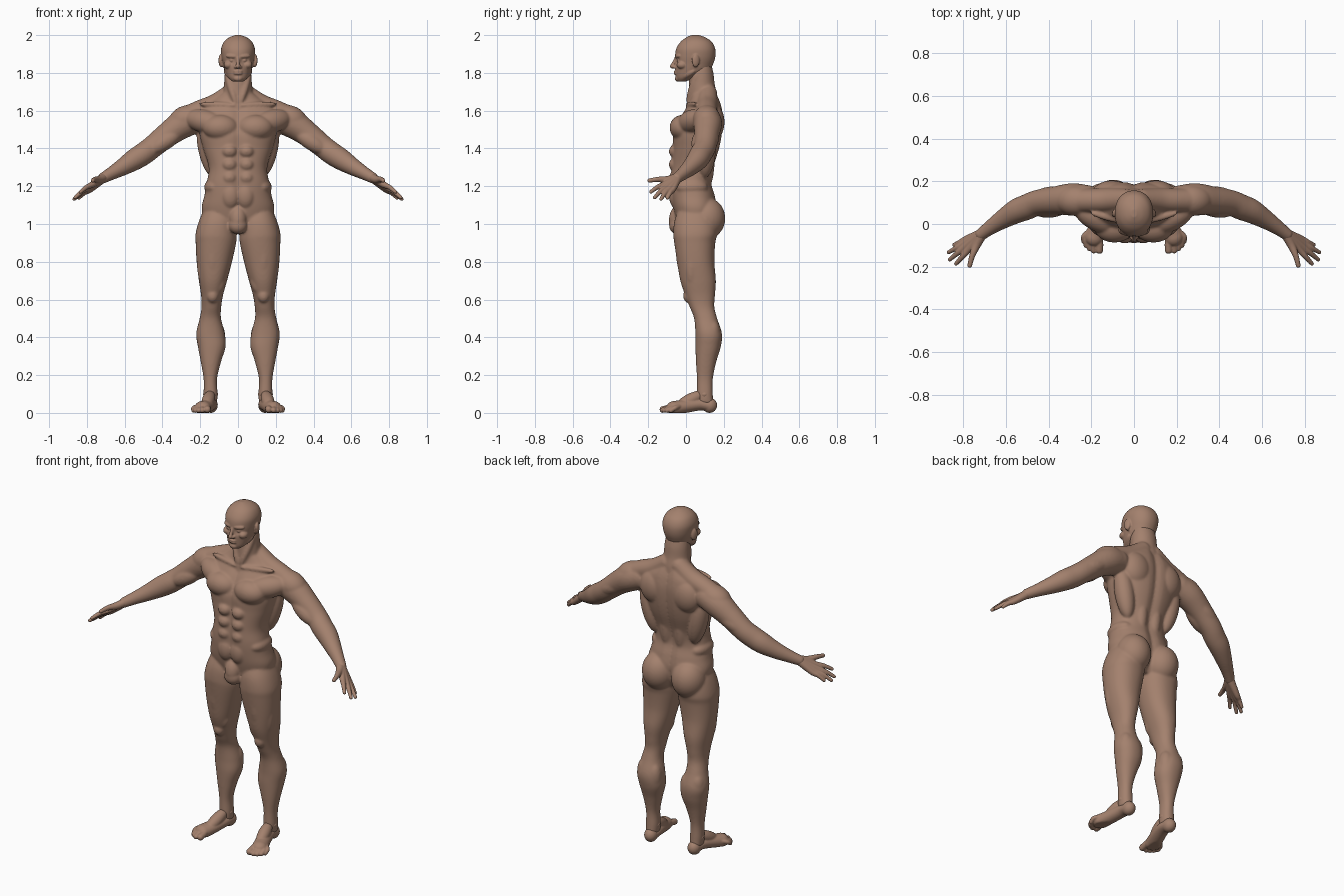
import bpy, bmesh, math
from mathutils import Vector, Matrix

cube = bpy.data.objects.get("Cube")
if cube:
    bpy.data.objects.remove(cube, do_unlink=True)

skin_mat = bpy.data.materials.new("warm brown skin")
skin_mat.use_nodes = True
SKIN = (.37, .22, .155, 1)
skin_mat.diffuse_color = SKIN
shader = next(n for n in skin_mat.node_tree.nodes if n.type == 'BSDF_PRINCIPLED')
shader.inputs["Base Color"].default_value = SKIN
shader.inputs["Roughness"].default_value = .6


def spline(rows, steps=8):
    """Smooth curve through rows of numbers."""
    out = []
    for i in range(len(rows) - 1):
        before, start = rows[max(i - 1, 0)], rows[i]
        end, after = rows[i + 1], rows[min(i + 2, len(rows) - 1)]
        for k in range(steps):
            t = k / steps
            out.append([b + t / 2 * (c - a + t * (2 * a - 5 * b + 4 * c - d + t * (3 * (b - c) + d - a)))
                        for a, b, c, d in zip(before, start, end, after)])
    return out + [list(rows[-1])]


def bridge(bm, rings):
    """Closed skin through a list of rings."""
    loops = [[bm.verts.new(p) for p in ring] for ring in rings]
    for low, high in zip(loops, loops[1:]):
        for i in range(len(low)):
            bm.faces.new((low[i - 1], low[i], high[i], high[i - 1]))
    bm.faces.new(loops[0][::-1])
    bm.faces.new(loops[-1])


def rounded(angle, power):
    c, s = math.cos(angle), math.sin(angle)
    return (math.copysign(abs(c) ** (2 / power), c), math.copysign(abs(s) ** (2 / power), s))


def loft(bm, rows, power=2.0, groove=0.0, sides=64):
    """Upright form from rows of height, left/right limits and front/back limits."""
    rings = []
    for z, x0, x1, y0, y1 in spline(rows):
        ring = []
        for i in range(sides):
            c, s = rounded(math.tau * i / sides, power)
            x = (x0 + x1) / 2 + c * (x1 - x0) / 2
            y = (y0 + y1) / 2 + s * (y1 - y0) / 2
            ring.append((x, y - s * groove * math.exp(-(x / .025) ** 2), z))
        rings.append(ring)
    bridge(bm, rings)


def centred(rows):
    return [(z, -w, w, y0, y1) for z, w, y0, y1 in rows]


def ball(bm, centre, radii, turn=None):
    matrix = Matrix.Translation(centre) @ (turn or Matrix()) @ Matrix.Diagonal((*radii, 1))
    bmesh.ops.create_uvsphere(bm, u_segments=32, v_segments=20, radius=1, matrix=matrix)


def muscle(bm, a, b, r):
    """Ellipsoid stretched from a to b."""
    a, b = Vector(a), Vector(b)
    turn = (b - a).to_track_quat('Z', 'Y').to_matrix().to_4x4()
    ball(bm, (a + b) / 2, (r, r, (b - a).length / 2 + r / 2), turn)


def tube(bm, points, height=1.0, sides=24):
    """Limb through points (x, y, z, radius), rounded at both ends."""
    rows = spline(points)
    rings = []
    for i, row in enumerate(rows):
        ahead = Vector(rows[min(i + 1, len(rows) - 1)][:3])
        along = (ahead - Vector(rows[max(i - 1, 0)][:3])).normalized()
        across = along.cross(Vector((0, 0, 1))).normalized()
        up = across.cross(along) * height
        angles = [math.tau * k / sides for k in range(sides)]
        rings.append([Vector(row[:3]) + row[3] * (across * math.cos(a) + up * math.sin(a)) for a in angles])
    bridge(bm, rings)
    for x, y, z, r in (points[0], points[-1]):
        ball(bm, (x, y, z), (r, r, r * height))


def dent(bm, centre, radius, depth):
    for v in bm.verts:
        v.co.y += depth * math.exp(-((v.co - Vector(centre)).length / radius) ** 2)


def mirror(bm):
    copy = bmesh.ops.duplicate(bm, geom=bm.verts[:] + bm.edges[:] + bm.faces[:])
    for item in copy["geom"]:
        if isinstance(item, bmesh.types.BMVert):
            item.co.x = -item.co.x


def finish(bm, name, voxel, smooth):
    """Fuse the overlapping forms into one soft surface."""
    bmesh.ops.recalc_face_normals(bm, faces=bm.faces[:])
    mesh = bpy.data.meshes.new(name)
    bm.to_mesh(mesh)
    bm.free()
    mesh.materials.append(skin_mat)
    mesh.shade_smooth()
    obj = bpy.data.objects.new(name, mesh)
    bpy.context.collection.objects.link(obj)
    fuse = obj.modifiers.new("fuse", 'REMESH')
    fuse.mode = 'VOXEL'
    fuse.voxel_size = voxel
    fuse.use_smooth_shade = True
    soften = obj.modifiers.new("soften", 'SMOOTH')
    soften.factor = .5
    soften.iterations = smooth


# Body: one side of limbs and muscles first, then mirrored
body = bmesh.new()

# Leg
loft(body, [(1.1, .03, .17, -.03, .13), (1.02, .012, .205, -.06, .16), (.95, .008, .224, -.067, .165),
            (.9, .01, .224, -.062, .155), (.8, .032, .219, -.047, .15), (.7, .058, .207, -.03, .158),
            (.62, .08, .195, -.003, .153), (.56, .089, .193, .02, .15), (.5, .09, .203, .043, .165),
            (.42, .07, .221, .05, .19), (.35, .066, .212, .05, .184), (.27, .09, .197, .053, .16),
            (.18, .111, .182, .058, .142), (.1, .108, .182, .058, .142), (.05, .112, .178, .06, .145)], 2.2)
ball(body, (.097, .108, 1.03), (.096, .1, .11))
ball(body, (.135, .015, .62), (.032, .03, .038))
muscle(body, (.095, .03, .76), (.105, .02, .65), .036)
muscle(body, (.18, .03, .9), (.175, .03, .68), .04)
muscle(body, (.13, -.015, .96), (.135, .01, .7), .05)
muscle(body, (.175, .14, .47), (.165, .13, .36), .046)
muscle(body, (.108, .14, .46), (.115, .135, .33), .044)

# Arm
tube(body, [(.22, .11, 1.555, .072), (.29, .115, 1.53, .076), (.37, .11, 1.475, .066), (.45, .1, 1.41, .06),
            (.5, .08, 1.372, .06), (.55, .06, 1.34, .057), (.61, .025, 1.302, .046), (.67, -.015, 1.268, .035),
            (.715, -.048, 1.243, .029)])
muscle(body, (.22, .11, 1.575), (.33, .11, 1.535), .072)
muscle(body, (.32, .085, 1.48), (.45, .065, 1.395), .045)
muscle(body, (.32, .14, 1.495), (.46, .125, 1.415), .043)
muscle(body, (.49, .08, 1.4), (.6, .03, 1.32), .038)

# Trapezius, chest, back and waist muscles
tube(body, [(.04, .115, 1.69, .05), (.12, .112, 1.632, .056), (.2, .11, 1.6, .056), (.28, .11, 1.56, .06)])
ball(body, (.092, -.015, 1.51), (.094, .072, .068))
muscle(body, (.1, -.01, 1.525), (.25, .07, 1.56), .062)
ball(body, (.105, .14, 1.54), (.09, .064, .1))
muscle(body, (.185, .11, 1.52), (.13, .1, 1.27), .053)
muscle(body, (.05, .12, 1.42), (.045, .1, 1.18), .04)
ball(body, (.125, .03, 1.195), (.054, .085, .045))
for height in (1.385, 1.315, 1.245):
    ball(body, (.045, -.055, height), (.04, .036, .036))
ball(body, (.04, -.05, 1.15), (.05, .04, .07))
muscle(body, (.014, .01, 1.645), (.06, .06, 1.8), .02)
muscle(body, (.02, .005, 1.628), (.2, .05, 1.635), .016)
mirror(body)

# Torso, neck and groin
loft(body, centred([(.95, .1, -.02, .12), (1, .17, -.045, .15), (1.08, .192, -.068, .165), (1.15, .178, -.08, .155),
                    (1.22, .165, -.084, .137), (1.3, .155, -.08, .148), (1.4, .185, -.073, .178),
                    (1.48, .205, -.07, .193), (1.56, .215, -.035, .198), (1.62, .19, .002, .19),
                    (1.66, .13, .02, .178), (1.69, .09, .025, .165)]), 2.3, .014)
loft(body, centred([(1.6, .085, 0, .17), (1.68, .08, .012, .165), (1.74, .074, .015, .152),
                    (1.8, .07, .02, .145), (1.86, .06, .03, .13)]))
muscle(body, (0, -.035, 1.08), (0, -.052, .985), .046)
ball(body, (0, -.045, .993), (.05, .045, .047))
dent(body, (0, -.09, 1.21), .014, .014)
finish(body, "body", .006, 9)

# Head
head = bmesh.new()
ball(head, (.091, .052, 1.865), (.011, .021, .034), Matrix.Rotation(.3, 4, 'Z'))
ball(head, (.083, .05, 1.85), (.014, .014, .02))
muscle(head, (.012, -.053, 1.887), (.06, -.036, 1.89), .011)
ball(head, (.05, -.02, 1.842), (.026, .03, .022))
ball(head, (.033, -.036, 1.866), (.014, .014, .011))
ball(head, (.011, -.061, 1.831), (.01, .012, .008))
muscle(head, (.066, .04, 1.81), (.025, -.03, 1.772), .018)
mirror(head)
skull = bmesh.new()
loft(skull, centred([(1.755, .03, -.043, .0), (1.775, .052, -.052, .05), (1.81, .07, -.056, .12),
                     (1.85, .08, -.058, .145), (1.89, .088, -.058, .156), (1.93, .089, -.051, .154),
                     (1.965, .074, -.028, .136), (1.988, .046, .002, .102), (2.001, .012, .032, .068)]), 2.15)
for side in (-1, 1):
    dent(skull, (side * .034, -.05, 1.866), .018, .016)
skull_mesh = bpy.data.meshes.new("skull form")
skull.to_mesh(skull_mesh)
skull.free()
head.from_mesh(skull_mesh)
bpy.data.meshes.remove(skull_mesh)
tube(head, [(0, -.052, 1.88, .009), (0, -.064, 1.855, .009), (0, -.073, 1.835, .012)])
for height in (1.808, 1.796):
    ball(head, (0, -.052, height), (.024, .013, .0065))
ball(head, (0, -.043, 1.77), (.024, .016, .016))
finish(head, "head", .004, 3)

# Hands: each finger runs from the wrist over its knuckle to the tip
hands = bmesh.new()
wrist = (.708, -.043, 1.247, .024)
fingers = [((.773, -.118, 1.208), (.833, -.186, 1.17)), ((.787, -.105, 1.195), (.862, -.166, 1.14)),
           ((.789, -.089, 1.186), (.867, -.132, 1.132)), ((.782, -.07, 1.183), (.842, -.098, 1.138))]
for knuckle, tip in fingers:
    middle = Vector(knuckle).lerp(Vector(tip), .5) + Vector((0, 0, .005))
    tube(hands, [wrist, (*knuckle, .0165), (*middle, .0125), (*tip, .0095)])
tube(hands, [wrist, (.735, -.095, 1.235, .02), (.757, -.148, 1.236, .014), (.769, -.194, 1.23, .011)])
mirror(hands)
finish(hands, "hands", .0035, 3)

# Feet: arch and heel with five toes
feet = bmesh.new()
tube(feet, [(.143, .125, .038, .036), (.146, .075, .045, .038), (.162, .01, .037, .041), (.186, -.06, .025, .045)], .85)
ball(feet, (.143, .125, .04), (.036, .04, .04))
muscle(feet, (.145, .085, .1), (.168, -.04, .036), .034)
ball(feet, (.145, .098, .098), (.04, .03, .026))
for x, y, r in ((.162, -.122, .018), (.189, -.124, .014), (.208, -.114, .013), (.224, -.1, .0125), (.235, -.08, .012)):
    root = (x * .6 + .07, y * .3 - .01, .035, r)
    tube(feet, [root, (x, y * .72, .026, r), (x, y, r, r)])
for v in feet.verts:
    v.co.z = max(v.co.z, .0)
mirror(feet)
finish(feet, "feet", .004, 3)
